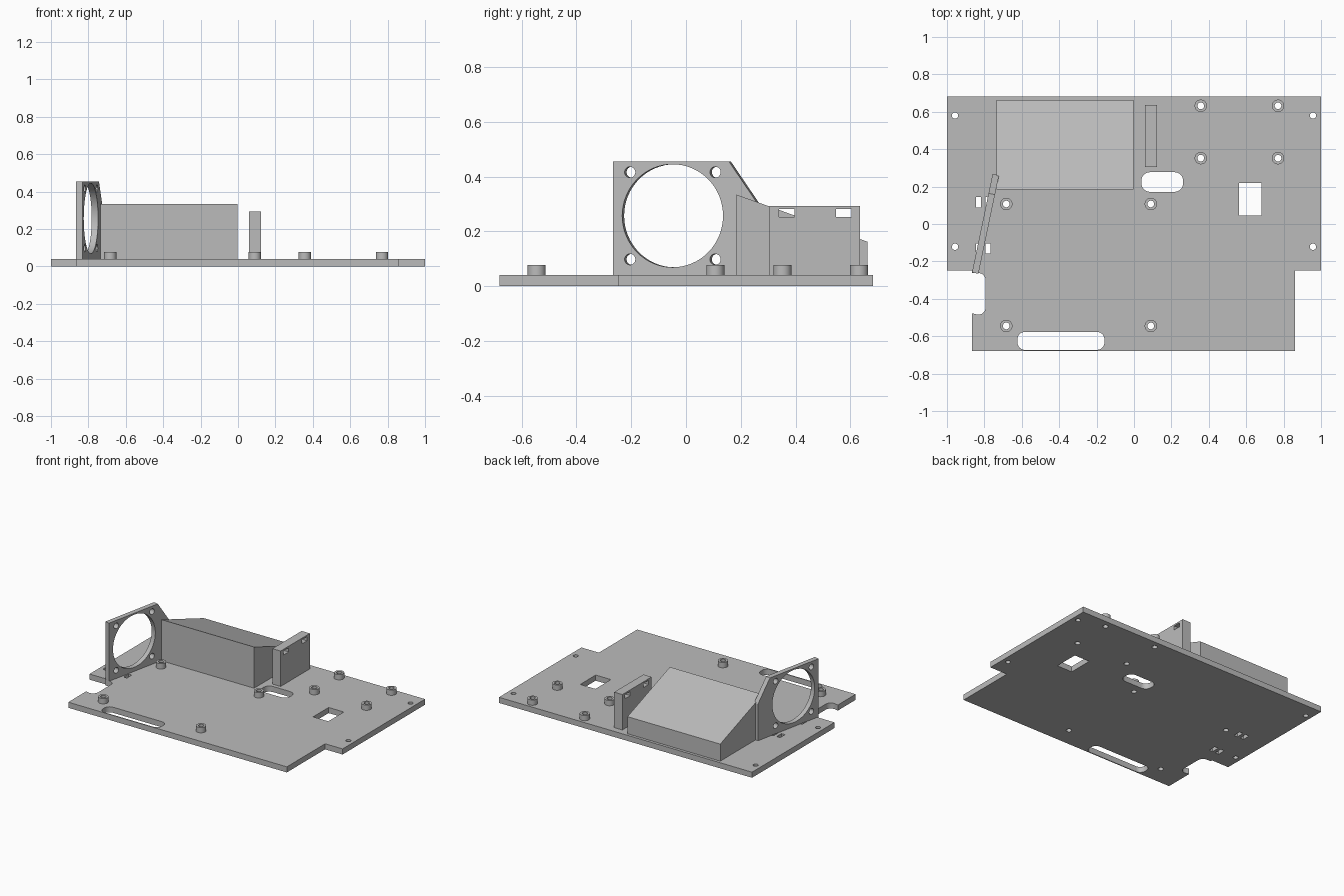
import bpy, bmesh, math
from mathutils import Matrix, Vector

cube = bpy.data.objects.get("Cube")
if cube:
    bpy.data.objects.remove(cube, do_unlink=True)

grey = bpy.data.materials.new("plastic grey")
grey.use_nodes = True
COLOUR = (0.5, 0.5, 0.5, 1)
grey.diffuse_color = COLOUR
grey.node_tree.nodes["Principled BSDF"].inputs["Base Color"].default_value = COLOUR


def arc(cx, cy, r, start, end, n):
    angles = [math.radians(start + (end - start) * i / n) for i in range(n + 1)]
    return [(cx + r * math.cos(a), cy + r * math.sin(a)) for a in angles]


def circle(cx, cy, r, n=32):
    return arc(cx, cy, r, 0, 360, n)[:-1]


def rect(x0, y0, x1, y1):
    return [(x0, y0), (x1, y0), (x1, y1), (x0, y1)]


def slot(x0, y0, x1, y1, r):
    return (arc(x1 - r, y1 - r, r, 0, 90, 8) + arc(x0 + r, y1 - r, r, 90, 180, 8)
            + arc(x0 + r, y0 + r, r, 180, 270, 8) + arc(x1 - r, y0 + r, r, 270, 360, 8))


def upright(x, y, z, turn=0):
    """Stand a profile up: its x runs along y, its y runs up, its depth along x."""
    s, c = math.sin(turn), math.cos(turn)
    return Matrix(((s, 0, c, x), (c, 0, -s, y), (0, 1, 0, z), (0, 0, 0, 1)))


def extrude(name, loops, depth, matrix):
    """Extrude an outline (first loop) with holes (other loops)."""
    curve = bpy.data.curves.new(name, 'CURVE')
    curve.dimensions = '2D'
    curve.fill_mode = 'BOTH'
    curve.extrude = depth / 2
    for loop in loops:
        spline = curve.splines.new('POLY')
        spline.points.add(len(loop) - 1)
        for point, (x, y) in zip(spline.points, loop):
            point.co = (x, y, 0, 1)
        spline.use_cyclic_u = True
    temp = bpy.data.objects.new(name + " outline", curve)
    bpy.context.collection.objects.link(temp)
    graph = bpy.context.evaluated_depsgraph_get()
    mesh = bpy.data.meshes.new_from_object(temp.evaluated_get(graph))
    bpy.data.objects.remove(temp, do_unlink=True)
    bpy.data.curves.remove(curve)

    bm = bmesh.new()
    bm.from_mesh(mesh)
    bmesh.ops.remove_doubles(bm, verts=bm.verts, dist=0.0001)
    bmesh.ops.translate(bm, verts=bm.verts, vec=Vector((0, 0, depth / 2)))
    bm.transform(matrix)
    bmesh.ops.recalc_face_normals(bm, faces=bm.faces)
    bm.to_mesh(mesh)
    bm.free()
    mesh.name = name
    mesh.materials.clear()
    mesh.materials.append(grey)
    obj = bpy.data.objects.new(name, mesh)
    bpy.context.collection.objects.link(obj)
    bpy.ops.object.select_all(action='DESELECT')
    obj.select_set(True)
    bpy.context.view_layer.objects.active = obj
    bpy.ops.object.shade_smooth_by_angle(angle=math.radians(30))
    return obj


BASE = 0.04
standoffs = ([(x, y) for x in (0.357, 0.77) for y in (0.352, 0.632)]
             + [(x, y) for x in (-0.683, 0.09) for y in (-0.545, 0.107)])

# Base plate with stepped front corners and a rounded cable notch
outline = ([(-1, 0.683), (-1, -0.248), (-0.865, -0.248), (-0.865, -0.262)]
           + arc(-0.833, -0.302, 0.04, 90, 0, 8)
           + arc(-0.833, -0.445, 0.04, 0, -90, 8)
           + [(-0.865, -0.478), (-0.865, -0.68), (0.862, -0.68),
              (0.862, -0.248), (1, -0.248), (1, 0.683)])
openings = [slot(0.04, 0.172, 0.262, 0.277, 0.045),
            slot(-0.623, -0.673, -0.158, -0.577, 0.04),
            rect(0.562, 0.045, 0.682, 0.22)]
openings += [circle(x, y, 0.017) for x in (-0.957, 0.957) for y in (-0.122, 0.58)]
openings += [circle(x, y, 0.018) for x, y in standoffs]
openings += [rect(x - 0.014, y - 0.028, x + 0.014, y + 0.028)
             for x in (-0.831, -0.78) for y in (-0.131, 0.117)]
extrude("base_plate", [outline] + openings, BASE, Matrix())

# Hollow screw standoffs
for i, (x, y) in enumerate(standoffs):
    extrude(f"standoff_{i + 1}", [circle(x, y, 0.033), circle(x, y, 0.018)],
            0.038, Matrix.Translation((0, 0, BASE)))

# Housing with a roof that slopes down to the back
extrude("sloped_housing", [[(0.185, 0), (0.663, 0), (0.663, 0.122), (0.185, 0.294)]],
        0.733, upright(-0.735, 0, BASE))

# Upright tab with two rectangular holes
extrude("side_tab", [rect(0.305, 0, 0.635, 0.253), rect(0.34, 0.212, 0.396, 0.242),
                     rect(0.547, 0.212, 0.603, 0.242)],
        0.065, upright(0.058, 0, BASE))

# Angled fan bracket
fan_x, fan_z, pitch = 0.222, 0.217, 0.159
panel = [(0, 0), (0.538, 0), (0.538, 0.262), (0.432, 0.415), (0, 0.415)]
screws = [circle(fan_x + sx * pitch, fan_z + sz * pitch, 0.02)
          for sx in (-1, 1) for sz in (-1, 1)]
extrude("fan_bracket", [panel, circle(fan_x, fan_z, 0.188, 64)] + screws,
        0.035, upright(-0.866, -0.259, BASE, math.radians(11.8)))
